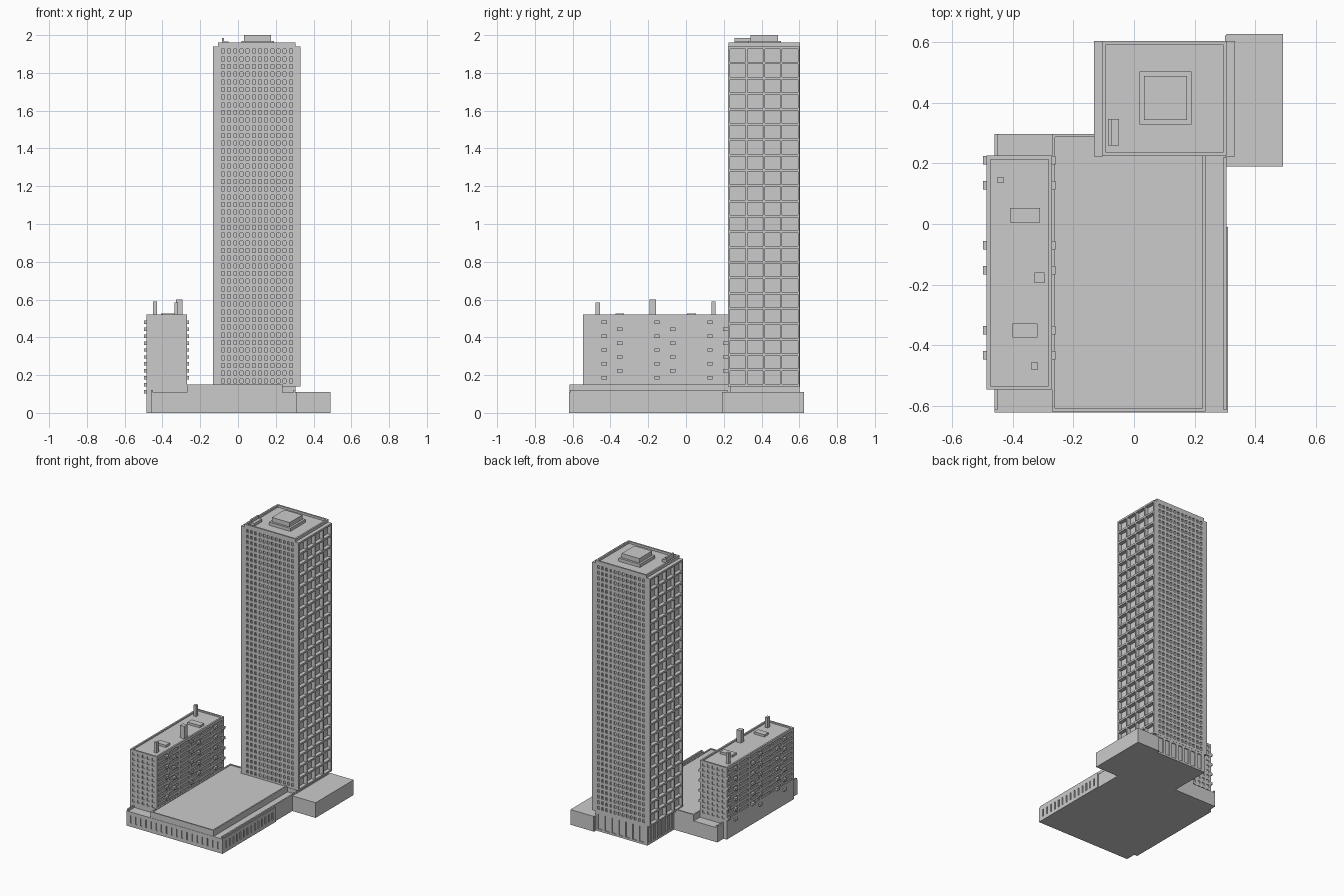
import bpy, bmesh
from mathutils import Vector

if "Cube" in bpy.data.objects:
    bpy.data.objects.remove(bpy.data.objects["Cube"])


def finish(name, bm):
    bmesh.ops.recalc_face_normals(bm, faces=bm.faces[:])
    me = bpy.data.meshes.new(name)
    bm.to_mesh(me)
    bm.free()
    ob = bpy.data.objects.new(name, me)
    bpy.context.collection.objects.link(ob)
    return ob


def boxes(name, items):
    """One object made of boxes given as (x0, x1, y0, y1, z0, z1)."""
    bm = bmesh.new()
    for x0, x1, y0, y1, z0, z1 in items:
        vs = bmesh.ops.create_cube(bm, size=1)['verts']
        for v in vs:
            v.co = Vector(((x0 + x1) / 2 + v.co.x * (x1 - x0),
                           (y0 + y1) / 2 + v.co.y * (y1 - y0),
                           (z0 + z1) / 2 + v.co.z * (z1 - z0)))
    return finish(name, bm)


def splits(a, b, n, bar):
    """Bar and opening edges for n openings between n + 1 equal bars."""
    hole = (b - a - bar * (n + 1)) / n
    out = []
    for i in range(n + 1):
        s = a + i * (hole + bar)
        out += [s, s + bar]
    return out


def lattice(name, axis, pos, depth, u, v):
    """Solid sheet with window openings; u and v are (start, end, count, bar)."""
    us, vs = splits(*u), splits(*v)
    bm = bmesh.new()
    grid = [[bm.verts.new((pos, a, b) if axis == 'x' else (a, pos, b))
             for b in vs] for a in us]
    for i in range(len(us) - 1):
        for j in range(len(vs) - 1):
            if i % 2 and j % 2:
                continue
            bm.faces.new((grid[i][j], grid[i + 1][j],
                          grid[i + 1][j + 1], grid[i][j + 1]))
    ext = bmesh.ops.extrude_face_region(bm, geom=bm.faces[:], use_keep_orig=True)
    shift = Vector((depth, 0, 0)) if axis == 'x' else Vector((0, depth, 0))
    for e in ext['geom']:
        if isinstance(e, bmesh.types.BMVert):
            e.co += shift
    return finish(name, bm)


def rim(name, x0, x1, y0, y1, z0, z1, t):
    """Parapet ring around a roof."""
    return boxes(name, [(x0, x1, y0, y0 + t, z0, z1), (x0, x1, y1 - t, y1, z0, z1),
                        (x0, x0 + t, y0 + t, y1 - t, z0, z1),
                        (x1 - t, x1, y0 + t, y1 - t, z0, z1)])


# Podium with terrace, raised hall roof and side walls
boxes("podium", [(-0.46, 0.303, -0.613, 0.297, 0, 0.105)])
boxes("podium_hall", [(-0.27, 0.235, -0.613, 0.297, 0.10, 0.145)])
rim("podium_hall_rim", -0.27, 0.235, -0.618, 0.297, 0.10, 0.15, 0.01)
boxes("terrace_walls", [(-0.46, -0.45, -0.613, 0.297, 0.10, 0.12),
                        (0.295, 0.305, -0.613, 0.22, 0.10, 0.12)])
lattice("podium_front_windows", 'y', -0.62, 0.008,
        (-0.46, 0.31, 18, 0.03), (0, 0.107, 1, 0.026))
lattice("podium_side_windows", 'x', 0.302, 0.008,
        (-0.613, -0.01, 14, 0.03), (0, 0.107, 1, 0.026))

# Low annex beside the tower
boxes("annex", [(0.30, 0.49, 0.19, 0.62, 0, 0.11)])
lattice("annex_back_windows", 'y', 0.619, 0.006,
        (0.305, 0.49, 3, 0.05), (0, 0.11, 1, 0.012))

# Tower core and its window walls
boxes("tower_core", [(-0.105, 0.305, 0.232, 0.595, 0, 1.945)])
for side, y in (("front", 0.224), ("back", 0.594)):
    lattice("tower_%s_windows" % side, 'y', y, 0.009,
            (-0.105, 0.305, 12, 0.017), (0.14, 1.945, 44, 0.019))
rim("tower_parapet", -0.105, 0.305, 0.224, 0.603, 1.94, 1.96, 0.012)

# Deep balcony grids on both tower ends
for side, x in (("left", -0.132), ("right", 0.304)):
    lattice("tower_%s_balconies" % side, 'x', x, 0.028,
            (0.222, 0.602, 4, 0.01), (0.14, 1.94, 22, 0.013))

# Tower ground floor with tall openings
lattice("tower_base_back", 'y', 0.594, 0.008,
        (-0.105, 0.305, 7, 0.02), (0, 0.14, 1, 0.015))
lattice("tower_base_left", 'x', -0.112, 0.008,
        (0.297, 0.602, 6, 0.02), (0, 0.14, 1, 0.015))

# Tower rooftop plant
boxes("tower_plant_room", [(0.018, 0.19, 0.328, 0.502, 1.94, 1.968),
                           (0.033, 0.175, 0.342, 0.487, 1.96, 2.0)])
boxes("tower_roof_vent", [(-0.085, -0.073, 0.258, 0.346, 1.94, 1.985),
                          (-0.073, -0.05, 0.258, 0.346, 1.94, 1.965)])

# Slab block, with window bands and end windows
boxes("slab_core", [(-0.479, -0.276, -0.539, 0.219, 0, 0.51)])
boxes("slab_base", [(-0.485, -0.27, -0.545, 0.225, 0, 0.125)])
for side, x in (("left", -0.485), ("right", -0.277)):
    lattice("slab_%s_windows" % side, 'x', x, 0.007,
            (-0.545, 0.225, 6, 0.022), (0.125, 0.52, 10, 0.02))
for side, y in (("front", -0.545), ("back", 0.218)):
    lattice("slab_%s_windows" % side, 'y', y, 0.007,
            (-0.485, -0.27, 5, 0.02), (0.125, 0.52, 10, 0.018))
rim("slab_parapet", -0.485, -0.27, -0.545, 0.225, 0.505, 0.52, 0.012)

# Small staggered balconies on both long sides of the slab
for side, x0, x1, low in (("left", -0.498, -0.48, 0), ("right", -0.275, -0.259, 1)):
    items = []
    for k in range(3):
        for dy, top, n in ((-0.433, 0.48, 6 - low), (-0.35, 0.443, 5 - low)):
            y = dy + k * 0.28
            for i in range(n):
                z = top - i * 0.0735
                items.append((x0, x1, y - 0.014, y + 0.014, z - 0.009, z + 0.009))
    boxes("slab_%s_balconies" % side, items)

# Slab rooftop hatches and chimneys
boxes("slab_roof_hatches", [(-0.408, -0.31, 0.005, 0.052, 0.505, 0.526),
                            (-0.40, -0.317, -0.374, -0.328, 0.505, 0.526)])
boxes("slab_chimneys", [(-0.45, -0.43, 0.135, 0.155, 0.505, 0.59),
                        (-0.328, -0.294, -0.194, -0.16, 0.505, 0.60),
                        (-0.337, -0.317, -0.48, -0.455, 0.505, 0.585)])
